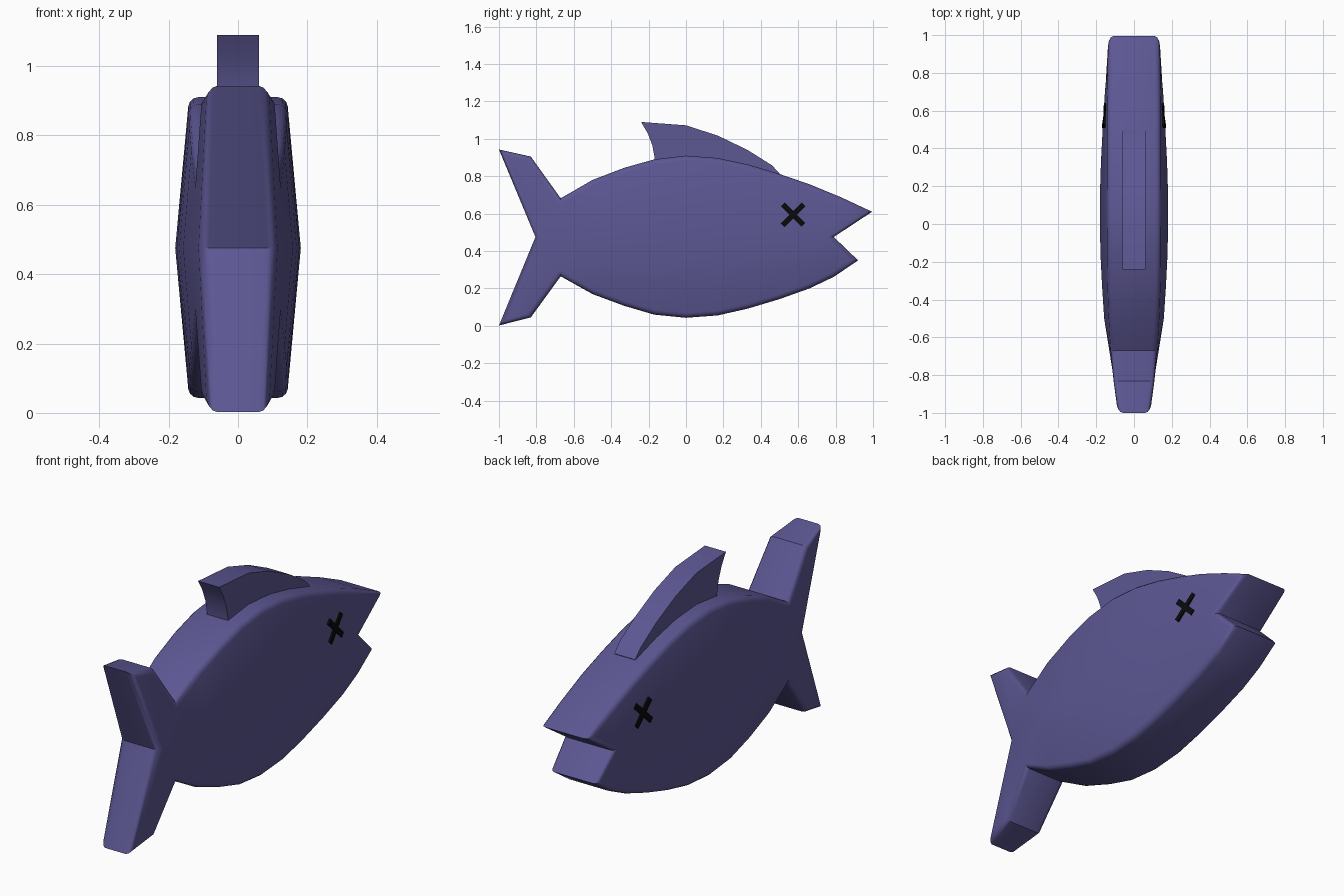
import bpy, bmesh, math
from mathutils import Matrix, Vector

if "Cube" in bpy.data.objects:
    bpy.data.objects.remove(bpy.data.objects["Cube"])


def material(name, color):
    m = bpy.data.materials.new(name)
    m.diffuse_color = (*color, 1)
    m.use_nodes = True
    m.node_tree.nodes["Principled BSDF"].inputs["Base Color"].default_value = m.diffuse_color
    return m


def finish(bm, name, mat, smooth=None):
    bmesh.ops.recalc_face_normals(bm, faces=bm.faces)
    me = bpy.data.meshes.new(name)
    bm.to_mesh(me)
    bm.free()
    ob = bpy.data.objects.new(name, me)
    bpy.context.collection.objects.link(ob)
    me.materials.append(mat)
    if smooth:
        bpy.ops.object.select_all(action='DESELECT')
        ob.select_set(True)
        bpy.context.view_layer.objects.active = ob
        bpy.ops.object.shade_smooth_by_angle(angle=math.radians(smooth))
    return ob


purple = material("fish_purple", (0.107, 0.095, 0.29))
black = material("eye_black", (0.003, 0.003, 0.003))

# Body: back, mid and belly lines as (y, z, half thickness); tail and mouth fork at the ends
back = [(-.83, .905, .11), (-.67, .682, .122), (-.5, .78, .132), (-.33, .845, .138),
        (-.17, .89, .14), (0, .91, .141), (.17, .897, .141), (.33, .863, .14), (.5, .812, .14),
        (.66, .757, .14), (.83, .687, .138), (.995, .61, .136)]
belly = [(-.83, .045, .11), (-.67, .265, .122), (-.5, .17, .132), (-.33, .107, .138),
         (-.17, .06, .14), (0, .043, .141), (.17, .056, .141), (.33, .092, .14), (.5, .143, .14),
         (.66, .2, .14), (.79, .262, .138), (.92, .35, .136)]
mid = [(-.805, .475, .11), (-.5, .475, .158), (-.33, .475, .169), (-.17, .475, .177),
       (0, .475, .181), (.17, .475, .18), (.33, .475, .175), (.5, .475, .166),
       (.62, .475, .159), (.7, .475, .154), (.79, .475, .148)]
tips = [(-1, .943, .085), (-1, .002, .085)]

bm = bmesh.new()
loops = []
for s in (1, -1):
    b, l, m, t = [[bm.verts.new((s * w, y, z)) for y, z, w in row]
                  for row in (back, belly, mid, tips)]
    for rim, tip in ((b, t[0]), (l, t[1])):
        inner = [tip] + m
        for i in range(len(rim) - 1):
            bm.faces.new((rim[i], rim[i + 1], inner[i + 1], inner[i]))
    loops.append([t[0]] + b + [m[-1]] + l[::-1] + [t[1], m[0]])

# Outline band joining the two sides, with rounded rims
n = len(loops[0])
rims = []
for i in range(n):
    j = (i + 1) % n
    bm.faces.new((loops[0][i], loops[0][j], loops[1][j], loops[1][i]))
    rims += [bm.edges.get((lp[i], lp[j])) for lp in loops]
bmesh.ops.recalc_face_normals(bm, faces=bm.faces)
bmesh.ops.bevel(bm, geom=rims, offset=.026, segments=3, profile=.5,
                affect='EDGES', clamp_overlap=True)
finish(bm, "body", purple, 35)

# Dorsal fin
fin = [(-.24, 1.09), (0, 1.072), (.17, 1.017), (.33, .94), (.46, .858), (.5, .815), (.48, .77),
       (0, .84), (-.165, .85), (-.168, .9), (-.18, .965), (-.205, 1.03)]
bm = bmesh.new()
f = bm.faces.new([bm.verts.new((-.06, y, z)) for y, z in fin])
ext = bmesh.ops.extrude_face_region(bm, geom=[f])["geom"]
bmesh.ops.translate(bm, vec=(.12, 0, 0),
                    verts=[v for v in ext if isinstance(v, bmesh.types.BMVert)])
finish(bm, "dorsal_fin", purple, 30)

# Crossed eyes lying on each side
for s, name in ((1, "right_eye"), (-1, "left_eye")):
    bm = bmesh.new()
    tilt = Vector((s, .08, .06)).to_track_quat('X', 'Z').to_matrix().to_4x4()
    for a in (45, -45):
        bmesh.ops.create_cube(bm, size=1, matrix=Matrix.Translation((s * .154, .573, .594))
                              @ tilt @ Matrix.Rotation(math.radians(a), 4, 'X')
                              @ Matrix.Diagonal((.014, .155, .028, 1)))
    finish(bm, name, black)
